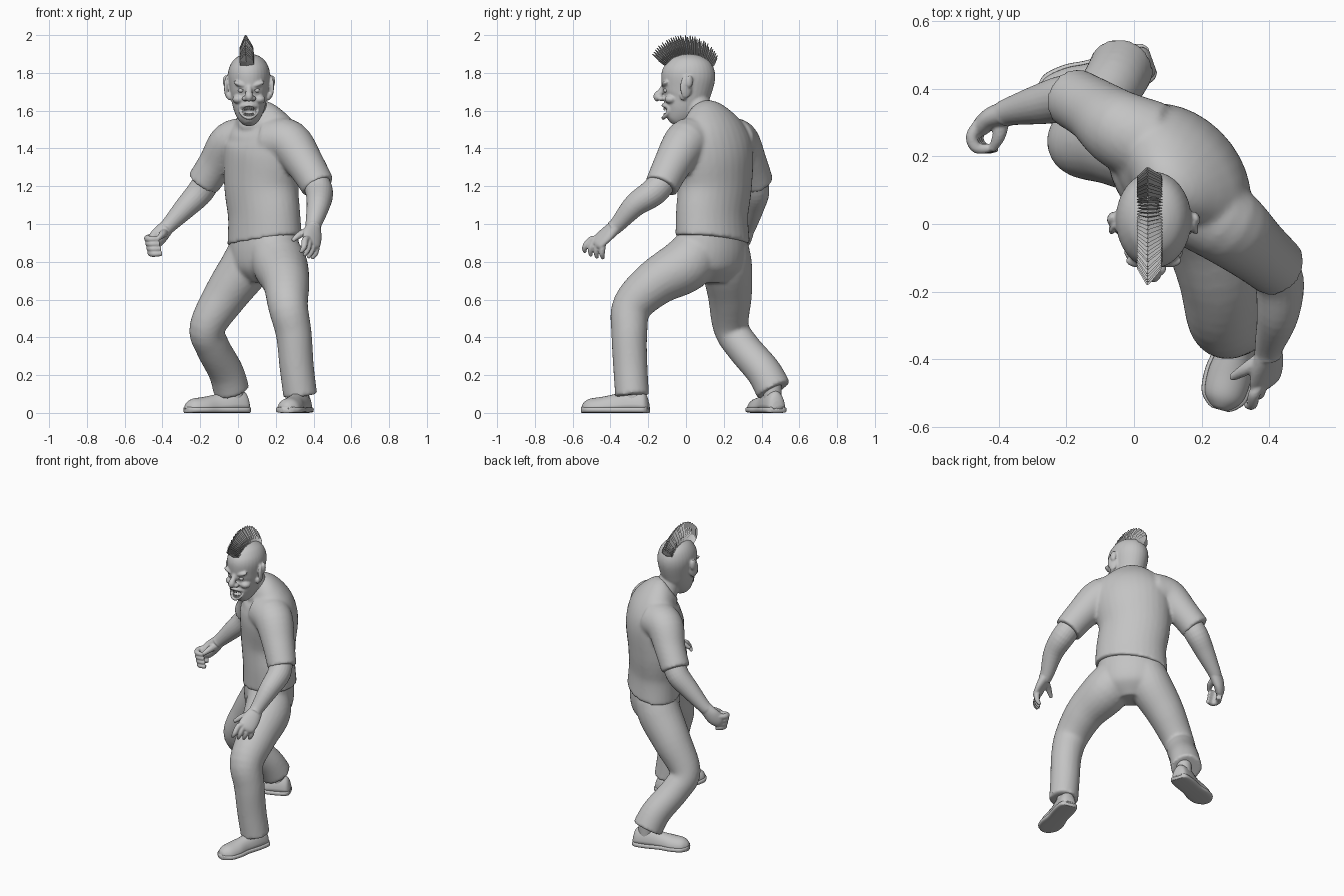
import bpy, bmesh, math, random
from mathutils import Vector, Matrix

random.seed(4)
start_cube = bpy.data.objects.get("Cube")
if start_cube:
    bpy.data.objects.remove(start_cube, do_unlink=True)

GREY = (0.55, 0.55, 0.55, 1)
grey = bpy.data.materials.new("plain grey")
grey.use_nodes = True
grey.diffuse_color = GREY
grey.node_tree.nodes["Principled BSDF"].inputs["Base Color"].default_value = GREY

LEFT = Vector((1, -1, 0)).normalized()   # the body is turned 45 degrees
BACK = Vector((1, 1, 0)).normalized()
ACROSS = Vector((1, 0, 0))
UP = Vector((0, 0, 1))
HEAD_X = 0.058


def body(side, back, z, a, b):
    """Station placed in the turned frame of the body."""
    p = LEFT * side + BACK * back
    return (p.x, p.y, z, a, b)


def spline(stations, steps):
    """Catmull-Rom interpolation through stations."""
    pts = [stations[0]] + list(stations) + [stations[-1]]
    out = []
    for p0, p1, p2, p3 in zip(pts, pts[1:], pts[2:], pts[3:]):
        for k in range(steps):
            t = k / steps
            out.append([b + t / 2 * (c - a + t * (2 * a - 5 * b + 4 * c - d
                        + t * (3 * (b - c) + d - a)))
                        for a, b, c, d in zip(p0, p1, p2, p3)])
    out.append(list(stations[-1]))
    return out


def loft(bm, stations, side=ACROSS, n=24, steps=5, power=1.0):
    """Closed tube of elliptical rings; a station is x, y, z, radius[, radius]."""
    full = [s if len(s) == 5 else (*s, s[3]) for s in stations]
    path = spline(full, steps) if steps > 1 else full
    centres = [Vector(s[:3]) for s in path]
    rings = []
    for i, s in enumerate(path):
        t = (centres[min(i + 1, len(path) - 1)] - centres[max(i - 1, 0)]).normalized()
        u = (side - t * side.dot(t)).normalized()
        v = t.cross(u)
        ring = []
        for k in range(n):
            c, d = math.cos(math.tau * k / n), math.sin(math.tau * k / n)
            c = math.copysign(abs(c) ** power, c)
            d = math.copysign(abs(d) ** power, d)
            ring.append(bm.verts.new(centres[i] + u * c * s[3] + v * d * s[4]))
        rings.append(ring)
    for r, q in zip(rings, rings[1:]):
        for k in range(n):
            bm.faces.new((r[k], r[(k + 1) % n], q[(k + 1) % n], q[k]))
    bm.faces.new(rings[0][::-1])
    bm.faces.new(rings[-1])
    return [v for r in rings for v in r]


def blob(bm, loc, size, turn=0.0, axis='Z'):
    m = (Matrix.Translation(loc) @ Matrix.Rotation(turn, 4, axis)
         @ Matrix.Diagonal((*size, 1)))
    bmesh.ops.create_uvsphere(bm, u_segments=20, v_segments=12, radius=1, matrix=m)


def finish(bm, name, voxel=0.0, smooth=True, relax=3):
    """Turn a bmesh into an object, fusing its pieces when voxel is given."""
    bmesh.ops.recalc_face_normals(bm, faces=bm.faces[:])
    mesh = bpy.data.meshes.new(name)
    bm.to_mesh(mesh)
    bm.free()
    obj = bpy.data.objects.new(name, mesh)
    bpy.context.collection.objects.link(obj)
    mesh.materials.append(grey)
    for p in mesh.polygons:
        p.use_smooth = smooth
    if voxel:
        fuse = obj.modifiers.new("fuse", 'REMESH')
        fuse.mode = 'VOXEL'
        fuse.voxel_size = voxel
        fuse.use_smooth_shade = True
        soft = obj.modifiers.new("soften", 'SMOOTH')
        soft.factor = 0.5
        soft.iterations = relax
    return obj


# Shirt: torso with a slanting hem and both short sleeves
bm = bmesh.new()
for v in loft(bm, [body(0, .2, .915, .225, .165), body(0, .195, 1.05, .218, .16),
                   body(-.02, .195, 1.2, .222, .168), body(-.01, .197, 1.35, .24, .178),
                   body(0, .19, 1.44, .24, .168), body(0, .17, 1.505, .21, .145),
                   body(0, .14, 1.555, .15, .118), body(0, .1, 1.585, .085, .085)],
              LEFT, n=32):
    v.co.z += .15 * v.co.dot(LEFT) * min(1, max(0, (1.05 - v.co.z) / .13))
loft(bm, [(.17, .06, 1.44, .125), (.27, 0, 1.43, .12), (.36, -.075, 1.31, .1),
          (.425, -.13, 1.2, .09)], BACK)
loft(bm, [(.05, .24, 1.44, .125), (-.04, .28, 1.425, .116), (-.115, .335, 1.32, .096),
          (-.185, .375, 1.215, .09)], BACK)
finish(bm, "shirt", .011, relax=5)

# Trousers: pelvis, left leg stepping forward, right leg trailing
bm = bmesh.new()
loft(bm, [body(0, .195, .96, .205, .148), body(0, .195, .85, .212, .154),
          body(0, .19, .76, .185, .135), body(0, .19, .69, .08, .07)], LEFT, n=32)
loft(bm, [(.18, .07, .88, .13), (.222, 0, .785, .145), (.255, -.16, .69, .124),
          (.265, -.285, .565, .106), (.295, -.3, .42, .095), (.31, -.295, .25, .091),
          (.33, -.285, .09, .09)], LEFT)
loft(bm, [(.09, .2, .88, .13), (.045, .215, .78, .135), (-.06, .232, .63, .118),
          (-.162, .238, .455, .095), (-.135, .3, .35, .091), (-.065, .41, .22, .093),
          (-.035, .465, .12, .096)], LEFT)
finish(bm, "trousers", .011, relax=5)

# Shoes: rounded upper on a flat sole, with an ankle inside the cuff
PROFILE = [(0, .03, .06), (.06, .05, .11), (.25, .058, .125), (.5, .056, .1),
           (.7, .066, .085), (.88, .06, .075), (.97, .035, .055), (1, .015, .035)]
for side, heel, toe in (("left", (.35, -.2, 0), (.255, -.55, 0)),
                        ("right", (.055, .485, 0), (-.28, .365, 0))):
    heel, toe = Vector(heel), Vector(toe)
    across = UP.cross(toe - heel).normalized()
    bm = bmesh.new()
    for v in loft(bm, [(*(heel.lerp(toe, t) + UP * .02), w, h - .02)
                       for t, w, h in PROFILE], across):
        v.co.z = max(v.co.z, .02)
    ankle = heel.lerp(toe, .22)
    loft(bm, [(ankle.x, ankle.y, .06, .048), (ankle.x, ankle.y, .17, .048)], across)
    finish(bm, side + "_shoe")
    bm = bmesh.new()
    loft(bm, [(*(heel.lerp(toe, t) + UP * .016), w + .009, .016)
              for t, w, h in PROFILE], across, power=.5)
    finish(bm, side + "_sole")

# Left arm: flat of the hand turned outward, fingers open and hanging
bm = bmesh.new()
loft(bm, [(.4, -.1, 1.25, .07), (.43, -.17, 1.17, .073), (.425, -.27, 1.1, .062),
          (.4, -.36, 1.0, .043), (.397, -.39, .975, .04)], BACK)
loft(bm, [(.4, -.37, .99, .04, .035), (.395, -.42, .945, .055, .028),
          (.388, -.465, .905, .055, .022), (.385, -.48, .89, .04, .014)], BACK)
for k in range(4):
    base = Vector((.355 + .02 * k, -.505 + .021 * k, .915 - .011 * k))
    mid = base + Vector((-.006, -.03 + .009 * k, -.037))
    tip = mid + Vector((-.018, .002 * k, -.04 + .007 * abs(k - 1.5)))
    loft(bm, [(*base.lerp(Vector((.39, -.44, .93)), .4), .017), (*base, .018),
              (*mid, .016), (*tip, .009)], UP, n=10)
loft(bm, [(.375, -.4, .965, .022), (.33, -.43, .945, .019), (.288, -.455, .912, .011)],
     UP, n=10)
finish(bm, "left_arm", .005, relax=2)

# Right arm with a loosely curled hand
bm = bmesh.new()
loft(bm, [(-.15, .355, 1.25, .07), (-.2, .37, 1.17, .071), (-.275, .355, 1.09, .06),
          (-.36, .335, 1.0, .043), (-.385, .325, .975, .04)], BACK)
loft(bm, [(-.375, .33, .985, .04, .036), (-.42, .315, .935, .048, .032),
          (-.45, .29, .9, .045, .028), (-.46, .275, .885, .03, .018)], UP)
for k in range(4):
    z = .93 - .026 * k
    x = .006 * k
    loft(bm, [(x - .455, .3, z, .018), (x - .48, .26, z - .005, .018),
              (x - .465, .225, z - .01, .017), (x - .42, .225, z - .01, .012)], UP, n=10)
loft(bm, [(-.39, .31, .955, .024), (-.4, .26, .945, .02), (-.42, .22, .925, .012)],
     UP, n=10)
finish(bm, "right_arm", .005, relax=2)

# Head: skull and jaw, neck, nose, brows, cheeks, lips and ears
bm = bmesh.new()
skull = [(1.53, -.07, .02, .02), (1.55, -.058, .05, .058), (1.6, -.03, .078, .095),
         (1.66, -.005, .094, .12), (1.71, .004, .103, .133), (1.78, .012, .112, .143),
         (1.83, .015, .104, .132), (1.87, .015, .08, .1), (1.893, .015, .045, .055),
         (1.9, .015, .01, .01)]
loft(bm, [(HEAD_X, y, z, a, b) for z, y, a, b in skull], n=32)
loft(bm, [(.1, .11, 1.53, .078), (.085, .07, 1.6, .074), (.065, .04, 1.68, .072)])
loft(bm, [(HEAD_X, -.11, 1.74, .016), (HEAD_X, -.13, 1.705, .017),
          (HEAD_X, -.152, 1.675, .022), (HEAD_X, -.142, 1.655, .015)], n=12)
for s in (-1, 1):
    def at(x, y, z):
        return (HEAD_X + s * x, y, z)
    blob(bm, at(.022, -.132, 1.664), (.016, .02, .014))
    blob(bm, at(.044, -.108, 1.738), (.042, .022, .014), -s * .35, 'Y')
    blob(bm, at(.054, -.08, 1.66), (.034, .034, .024))
    blob(bm, at(.115, .0, 1.725), (.013, .034, .06), s * .4)
    blob(bm, at(.125, .018, 1.755), (.012, .02, .034), s * .4)
    blob(bm, at(.103, -.015, 1.675), (.013, .018, .022))
lips = []
for k in range(25):
    a = math.tau * k / 24
    lips.append((HEAD_X + .047 * math.cos(a), -.121 + .032 * math.cos(a) ** 2,
                 1.594 + .033 * math.sin(a) + .014 * math.cos(a) ** 2, .011))
loft(bm, lips, Vector((0, 1, 0)), n=8, steps=1)
head = finish(bm, "head", .0055, relax=7)

# Open mouth and eye sockets cut into the head
bm = bmesh.new()
blob(bm, (HEAD_X, -.125, 1.597), (.042, .05, .026))
for s in (-1, 1):
    blob(bm, (HEAD_X + s * .042, -.138, 1.708), (.022, .028, .011), -s * .25, 'Y')
cutter = finish(bm, "mouth_cutter")
cutter.hide_render = True
cutter.display_type = 'WIRE'
cutter.hide_viewport = True
carve = head.modifiers.new("carve", 'BOOLEAN')
carve.operation = 'DIFFERENCE'
carve.object = cutter

# Eyes
bm = bmesh.new()
for s in (-1, 1):
    blob(bm, (HEAD_X + s * .042, -.106, 1.707), (.015, .014, .012))
finish(bm, "eyes")

# Pointed teeth in two rows
bm = bmesh.new()
for k in range(-3, 4):
    x, y = HEAD_X + k * .01, -.113 + .003 * k * k
    for root, tip in ((1.624, 1.601), (1.568, 1.587)):
        loft(bm, [(x, y, root, .007), (x, y - .002, tip, .003)], n=6, steps=1)
finish(bm, "teeth", smooth=False)

# Mohawk: a fan of flat spikes from brow to nape
bm = bmesh.new()
COUNT = 34
for k in range(COUNT):
    a = math.radians(148 - 122 * k / (COUNT - 1))
    c, d = math.cos(a), math.sin(a)
    root = Vector((.048, .012 + .128 * c, 1.785 + .1 * d))
    reach = .212 - .012 * random.random() * (k % 2)
    tip = Vector((.04, -.008 + .95 * reach * c, 1.788 + reach * d))
    mid = root.lerp(tip, .45)
    loft(bm, [(*root, .038, .01), (*mid, .036, .011), (*tip, .004, .002)],
         n=4, steps=1)
finish(bm, "mohawk", smooth=False)
